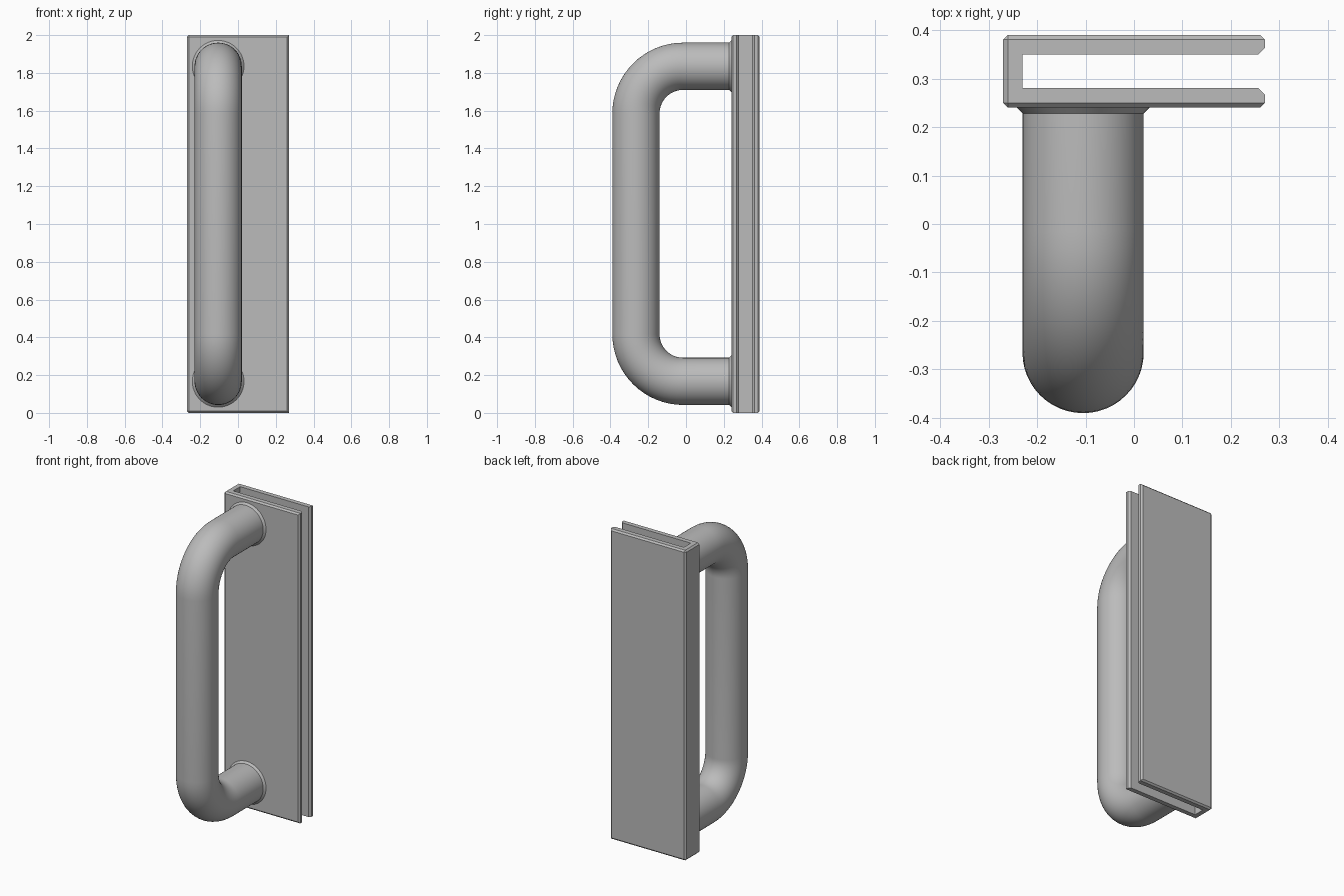
import bpy, bmesh
from math import sin, cos, pi, radians
from mathutils import Vector, Matrix

cube = bpy.data.objects.get("Cube")
if cube:
    bpy.data.objects.remove(cube)

HEIGHT = 2.0
TUBE_X, TUBE_R, BEND_R = -0.105, 0.125, 0.25
GRIP_Y, PLATE_Y = -0.265, 0.24
LOW_Z, HIGH_Z = 0.167, 1.835

metal = bpy.data.materials.new("satin grey metal")
metal.use_nodes = True
grey = (0.5, 0.5, 0.5, 1)
metal.diffuse_color = grey
metal.node_tree.nodes["Principled BSDF"].inputs["Base Color"].default_value = grey


def finish(name, bm, smooth=False):
    bmesh.ops.recalc_face_normals(bm, faces=bm.faces[:])
    mesh = bpy.data.meshes.new(name)
    bm.to_mesh(mesh)
    bm.free()
    mesh.materials.append(metal)
    obj = bpy.data.objects.new(name, mesh)
    bpy.context.collection.objects.link(obj)
    if smooth:
        bpy.ops.object.select_all(action="DESELECT")
        obj.select_set(True)
        bpy.context.view_layer.objects.active = obj
        bpy.ops.object.shade_smooth_by_angle(angle=radians(35))
    return obj


# U-shaped channel, open towards +x, with chamfered inner lips
W, BACK, LIP = 0.27, 0.39, 0.013
profile = [(-W, PLATE_Y), (W, PLATE_Y), (W, 0.28 - LIP), (W - LIP, 0.28),
           (-0.23, 0.28), (-0.23, 0.35), (W - LIP, 0.35), (W, 0.35 + LIP),
           (W, BACK), (-W, BACK)]
bm = bmesh.new()
base = bm.faces.new([bm.verts.new((x, y, 0)) for x, y in profile])
ext = bmesh.ops.extrude_face_region(bm, geom=[base])
bmesh.ops.translate(bm, vec=(0, 0, HEIGHT),
                    verts=[v for v in ext["geom"] if isinstance(v, bmesh.types.BMVert)])
bmesh.ops.recalc_face_normals(bm, faces=bm.faces[:])


# Chamfer the outer edges of the front, back and closed side
def on_outside(edge):
    a, b = (v.co for v in edge.verts)
    return any(abs(a[i] - s) < 1e-4 and abs(b[i] - s) < 1e-4
               for i, s in ((0, -W), (1, PLATE_Y), (1, BACK)))


bmesh.ops.bevel(bm, geom=[e for e in bm.edges if on_outside(e)],
                offset=0.01, segments=1, affect="EDGES")
finish("clamp_channel", bm)

# Bent tube handle: rings swept along a path in the y-z plane
path = [(Vector((TUBE_X, PLATE_Y, HIGH_Z)), 0.0)]
STEPS, SIDES = 16, 48
for cz, start in ((HIGH_Z - BEND_R, 0), (LOW_Z + BEND_R, pi / 2)):
    for i in range(STEPS + 1):
        a = start + pi / 2 * i / STEPS
        centre = Vector((TUBE_X, GRIP_Y + BEND_R, cz))
        path.append((centre + BEND_R * Vector((0, -sin(a), cos(a))), a))
path.append((Vector((TUBE_X, PLATE_Y, LOW_Z)), pi))

bm = bmesh.new()
rings = []
for point, a in path:
    outward = Vector((0, -sin(a), cos(a)))
    rings.append([bm.verts.new(point + TUBE_R * (Vector((cos(t), 0, 0)) + outward * sin(t)))
                  for t in (2 * pi * k / SIDES for k in range(SIDES))])
for r0, r1 in zip(rings, rings[1:]):
    for k in range(SIDES):
        n = (k + 1) % SIDES
        bm.faces.new((r0[k], r0[n], r1[n], r1[k]))
bm.faces.new(rings[0])
bm.faces.new(rings[-1])
finish("handle_tube", bm, smooth=True)

# Flared collars where the tube meets the channel
COLLAR = 0.012
for name, z in (("upper_collar", HIGH_Z), ("lower_collar", LOW_Z)):
    bm = bmesh.new()
    place = Matrix.Translation((TUBE_X, PLATE_Y - COLLAR / 2, z)) @ Matrix.Rotation(pi / 2, 4, "X")
    bmesh.ops.create_cone(bm, cap_ends=True, segments=SIDES, radius1=TUBE_R + COLLAR,
                          radius2=TUBE_R, depth=COLLAR, matrix=place)
    finish(name, bm, smooth=True)
